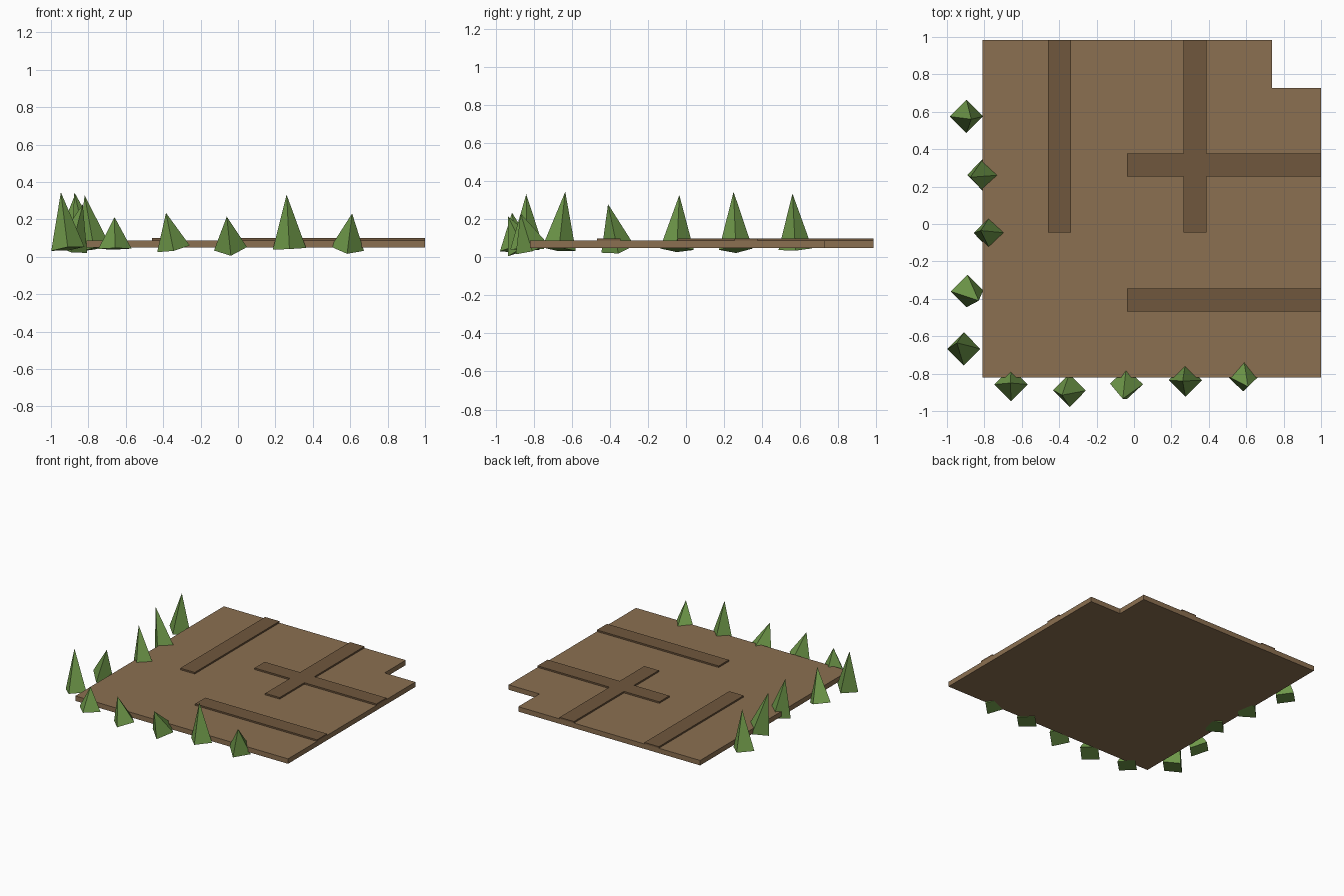
import bpy, bmesh
from mathutils import Vector

if "Cube" in bpy.data.objects:
    bpy.data.objects.remove(bpy.data.objects["Cube"])


def material(name, rgb):
    m = bpy.data.materials.new(name)
    m.diffuse_color = (*rgb, 1)
    m.use_nodes = True
    m.node_tree.nodes["Principled BSDF"].inputs["Base Color"].default_value = m.diffuse_color
    return m


EARTH = material("earth", (0.26, 0.162, 0.082))
TRACK = material("dark_earth", (0.16, 0.095, 0.047))
LEAF = material("leaf", (0.16, 0.32, 0.068))


def add_object(name, bm, mat):
    bmesh.ops.recalc_face_normals(bm, faces=bm.faces)
    me = bpy.data.meshes.new(name)
    bm.to_mesh(me)
    bm.free()
    me.materials.append(mat)
    ob = bpy.data.objects.new(name, me)
    bpy.context.collection.objects.link(ob)
    return ob


def plate(name, outline, z0, z1, mat):
    """Extrude a flat outline from z0 to z1."""
    bm = bmesh.new()
    face = bm.faces.new([bm.verts.new((x, y, z0)) for x, y in outline])
    top = bmesh.ops.extrude_face_region(bm, geom=[face], use_keep_orig=True)["geom"]
    for v in top:
        if isinstance(v, bmesh.types.BMVert):
            v.co.z = z1
    return add_object(name, bm, mat)


def rect(x0, x1, y0, y1):
    return [(x0, y0), (x1, y0), (x1, y1), (x0, y1)]


def bush(name, base, apex):
    """Four-sided cone leaning from its base centre towards the apex."""
    base, apex = Vector(base), Vector(apex)
    axis = apex - base
    bm = bmesh.new()
    bmesh.ops.create_cone(bm, cap_ends=True, segments=4, radius1=0.089,
                          radius2=0, depth=axis.length)
    turn = Vector((0, 0, 1)).rotation_difference(axis)
    for v in bm.verts:
        v.co = turn @ v.co + (base + apex) / 2
    bmesh.ops.remove_doubles(bm, verts=bm.verts, dist=1e-5)
    return add_object(name, bm, LEAF)


# Ground slab with a notched corner
plate("ground_slab", [(-0.81, -0.82), (1, -0.82), (1, 0.728), (0.738, 0.728),
                      (0.738, 0.985), (-0.81, 0.985)], 0.05, 0.088, EARTH)

# Raised strips: two straight ones and a crossing
S0, S1 = 0.0875, 0.1
plate("left_strip", rect(-0.459, -0.336, -0.046, 0.985), S0, S1, TRACK)
plate("front_strip", rect(-0.037, 1, -0.468, -0.345), S0, S1, TRACK)
xa, xb, ya, yb = 0.264, 0.387, 0.254, 0.377
plate("crossing_strips", [(xa, -0.046), (xb, -0.046), (xb, ya), (1, ya), (1, yb),
                          (xb, yb), (xb, 0.985), (xa, 0.985), (xa, yb),
                          (-0.037, yb), (-0.037, ya), (xa, ya)], S0, S1, TRACK)

# Bushes along the left and front edges: base x, y, then apex x, y, z
BUSHES = [
    (-0.896, 0.575, -0.87, 0.56, 0.335),
    (-0.805, 0.262, -0.875, 0.25, 0.345),
    (-0.77, -0.048, -0.82, -0.035, 0.328),
    (-0.893, -0.358, -0.83, -0.41, 0.28),
    (-0.91, -0.668, -0.947, -0.635, 0.345),
    (-0.658, -0.858, -0.66, -0.85, 0.212),
    (-0.345, -0.89, -0.385, -0.915, 0.235),
    (-0.04, -0.855, -0.06, -0.935, 0.215),
    (0.275, -0.835, 0.26, -0.84, 0.332),
    (0.585, -0.81, 0.61, -0.87, 0.232),
]
for i, (bx, by, ax, ay, az) in enumerate(BUSHES, 1):
    bush(f"bush_{i}", (bx, by, 0.043), (ax, ay, az))
